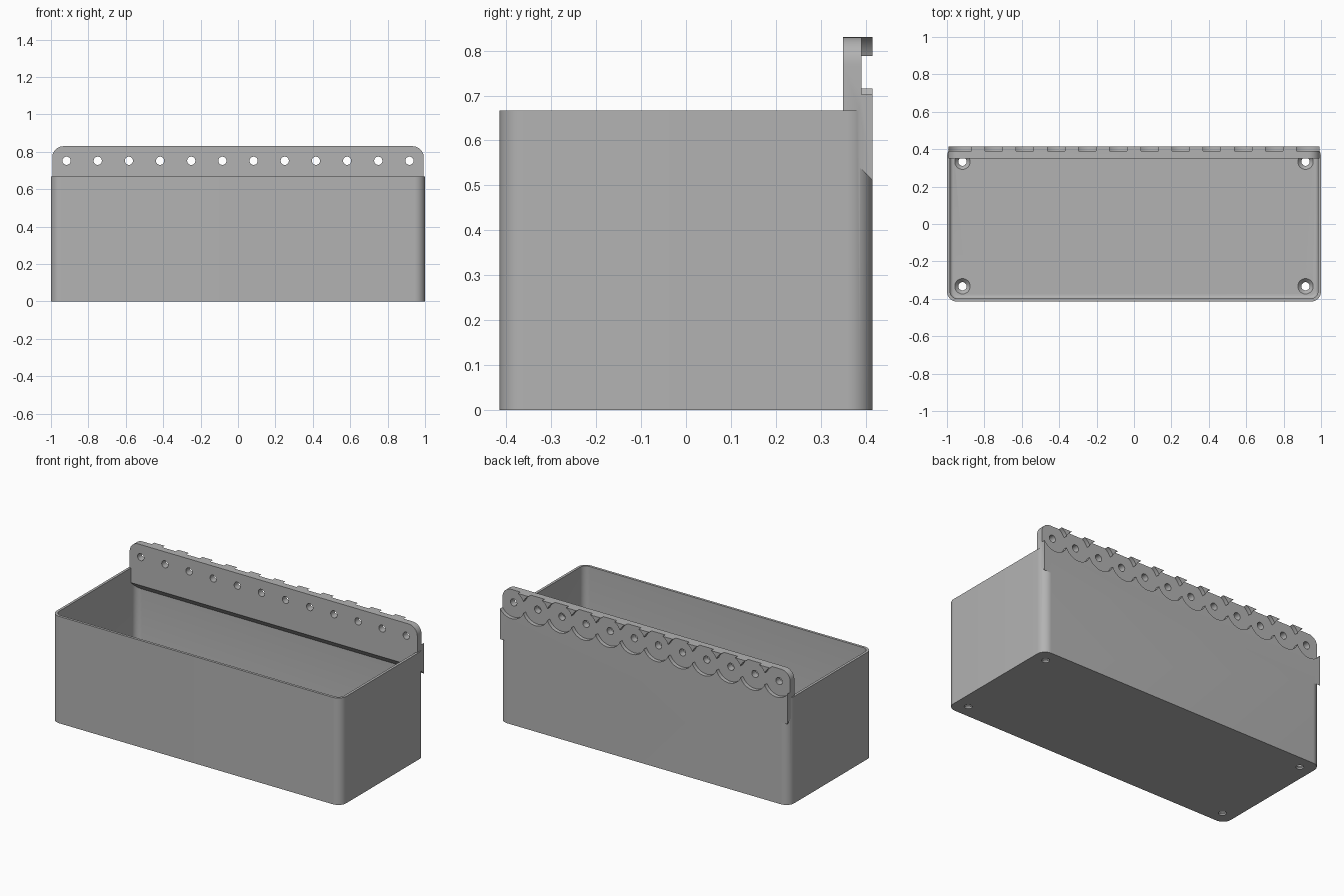
import bpy, bmesh
from math import pi, cos, sin, radians
from mathutils import Matrix, Vector

cube = bpy.data.objects.get("Cube")
if cube:
    bpy.data.objects.remove(cube, do_unlink=True)

grey = bpy.data.materials.new("plain grey")
grey.use_nodes = True
colour = (0.45, 0.45, 0.45, 1)
grey.diffuse_color = colour
grey.node_tree.nodes["Principled BSDF"].inputs["Base Color"].default_value = colour

HX, HY, RIM = 1.0, 0.415, 0.667      # bin half sizes and rim height
WALL, FLOOR = 0.016, 0.03
PITCH, HOLE_Z = 1 / 6, 0.752


def to_object(name, bm):
    bmesh.ops.recalc_face_normals(bm, faces=bm.faces)
    mesh = bpy.data.meshes.new(name)
    bm.to_mesh(mesh)
    bm.free()
    mesh.materials.append(grey)
    obj = bpy.data.objects.new(name, mesh)
    bpy.context.collection.objects.link(obj)
    return obj


def prism(points, direction):
    """Extrude a closed outline along a direction."""
    bm = bmesh.new()
    face = bm.faces.new([bm.verts.new(p) for p in points])
    new = bmesh.ops.extrude_face_region(bm, geom=[face])["geom"]
    verts = [g for g in new if isinstance(g, bmesh.types.BMVert)]
    bmesh.ops.translate(bm, verts=verts, vec=direction)
    return bm


def rounded_block(name, hx, hy, z0, z1, radius, foot=0):
    """Box with rounded upright corners and an optional rounded foot."""
    pts = []
    for k, (sx, sy) in enumerate([(1, 1), (-1, 1), (-1, -1), (1, -1)]):
        for i in range(13):
            a = pi / 2 * (k + i / 12)
            pts.append((sx * (hx - radius) + radius * cos(a),
                        sy * (hy - radius) + radius * sin(a), z0))
    bm = prism(pts, (0, 0, z1 - z0))
    if foot:
        edges = [e for e in bm.edges if all(abs(v.co.z - z0) < 1e-5 for v in e.verts)]
        bmesh.ops.bevel(bm, geom=edges, offset=foot, segments=4, profile=0.5, affect='EDGES')
    return to_object(name, bm)


def cone(name, start, end, r1, r2, sides=48):
    start, end = Vector(start), Vector(end)
    axis = end - start
    bm = bmesh.new()
    turn = axis.to_track_quat('Z', 'Y').to_matrix().to_4x4()
    bmesh.ops.create_cone(bm, cap_ends=True, segments=sides, radius1=r1, radius2=r2,
                          depth=axis.length,
                          matrix=Matrix.Translation((start + end) / 2) @ turn)
    return to_object(name, bm)


def combine(obj, tool, operation):
    """Apply a boolean and remove the tool."""
    mod = obj.modifiers.new("boolean", 'BOOLEAN')
    mod.operation, mod.solver, mod.object = operation, 'EXACT', tool
    bpy.context.view_layer.objects.active = obj
    bpy.ops.object.modifier_apply(modifier=mod.name)
    bpy.data.objects.remove(tool, do_unlink=True)


# Hollow bin
storage_bin = rounded_block("storage_bin", HX, HY, 0, RIM, 0.055)
cavity = rounded_block("cavity", HX - WALL, HY - WALL, FLOOR, 1, 0.04, foot=0.018)
combine(storage_bin, cavity, 'DIFFERENCE')

# Thick mounting rail with a sloped underside and rounded upper corners
PX, TOP = 0.993, 0.83
profile = [(0.35, 0.575), (HY, 0.512), (HY, TOP), (0.35, TOP)]
bm = prism([(-PX, y, z) for y, z in profile], (2 * PX, 0, 0))
corners = [e for e in bm.edges
           if all(v.co.z > TOP - 1e-4 for v in e.verts)
           and abs(e.verts[0].co.x - e.verts[1].co.x) < 1e-4]
bmesh.ops.bevel(bm, geom=corners, offset=0.06, segments=10, profile=0.5, affect='EDGES')
combine(storage_bin, to_object("mounting_rail", bm), 'UNION')

# Row of round recesses with through holes on the rail
for i in range(12):
    x = (i - 5.5) * PITCH
    combine(storage_bin, cone("recess", (x, 0.391, HOLE_Z), (x, 0.5, HOLE_Z), 0.091, 0.091, 64), 'DIFFERENCE')
    combine(storage_bin, cone("peg_hole", (x, 0.3, HOLE_Z), (x, 0.5, HOLE_Z), 0.022, 0.022, 32), 'DIFFERENCE')

# Countersunk screw holes in the floor corners
for sx in (-1, 1):
    for sy in (-1, 1):
        x, y = sx * 0.917, sy * 0.333
        combine(storage_bin, cone("screw_hole", (x, y, -0.05), (x, y, 0.1), 0.022, 0.022, 32), 'DIFFERENCE')
        combine(storage_bin, cone("countersink", (x, y, 0.01), (x, y, FLOOR + 0.002), 0.022, 0.043), 'DIFFERENCE')

bpy.ops.object.select_all(action='DESELECT')
storage_bin.select_set(True)
bpy.context.view_layer.objects.active = storage_bin
bpy.ops.object.shade_smooth_by_angle(angle=radians(30))
